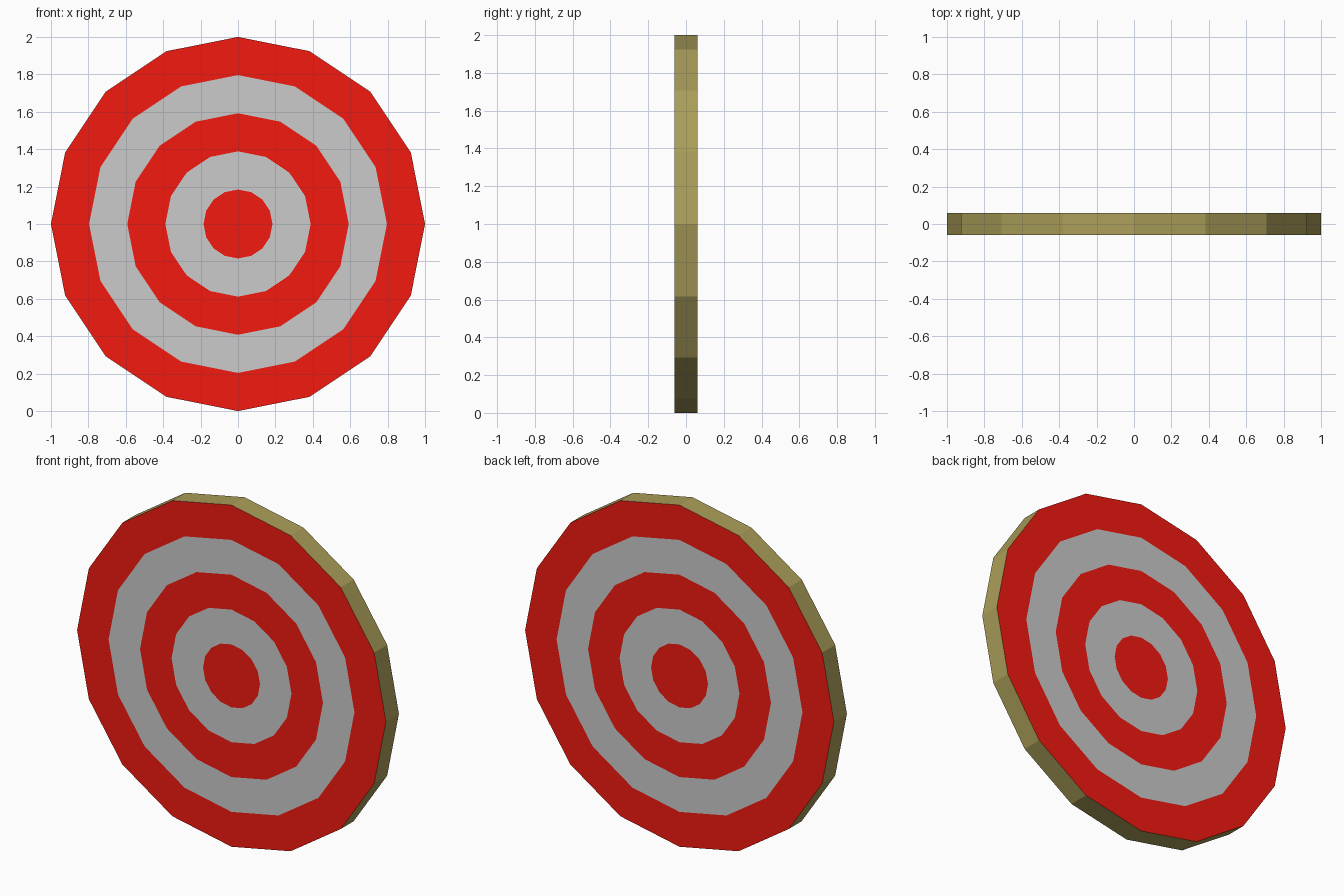
import bpy, bmesh
from math import pi
from mathutils import Matrix

if "Cube" in bpy.data.objects:
    bpy.data.objects.remove(bpy.data.objects["Cube"])


def material(name, rgb):
    mat = bpy.data.materials.new(name)
    mat.diffuse_color = (*rgb, 1)
    mat.use_nodes = True
    mat.node_tree.nodes["Principled BSDF"].inputs["Base Color"].default_value = mat.diffuse_color
    return mat


mats = [material("straw_edge", (0.40, 0.34, 0.10)),
        material("red_ring", (0.90, 0.01, 0.005)),
        material("pale_ring", (0.70, 0.70, 0.70))]

# Sixteen-sided upright disc
bm = bmesh.new()
stand_up = Matrix.Translation((0, 0, 1)) @ Matrix.Rotation(pi / 2, 4, 'X')
bmesh.ops.create_cone(bm, cap_ends=True, segments=16, radius1=1, radius2=1,
                      depth=0.12, matrix=stand_up)

# Concentric painted rings inset on the front and back faces
for cap in [f for f in bm.faces if len(f.verts) == 16]:
    for i in range(4):
        ring = bmesh.ops.inset_region(bm, faces=[cap], thickness=0.2,
                                      use_even_offset=True)["faces"]
        for face in ring:
            face.material_index = 1 + i % 2
    cap.material_index = 1  # bullseye

mesh = bpy.data.meshes.new("target_board")
bm.to_mesh(mesh)
bm.free()
for mat in mats:
    mesh.materials.append(mat)
board = bpy.data.objects.new("target_board", mesh)
bpy.context.collection.objects.link(board)
